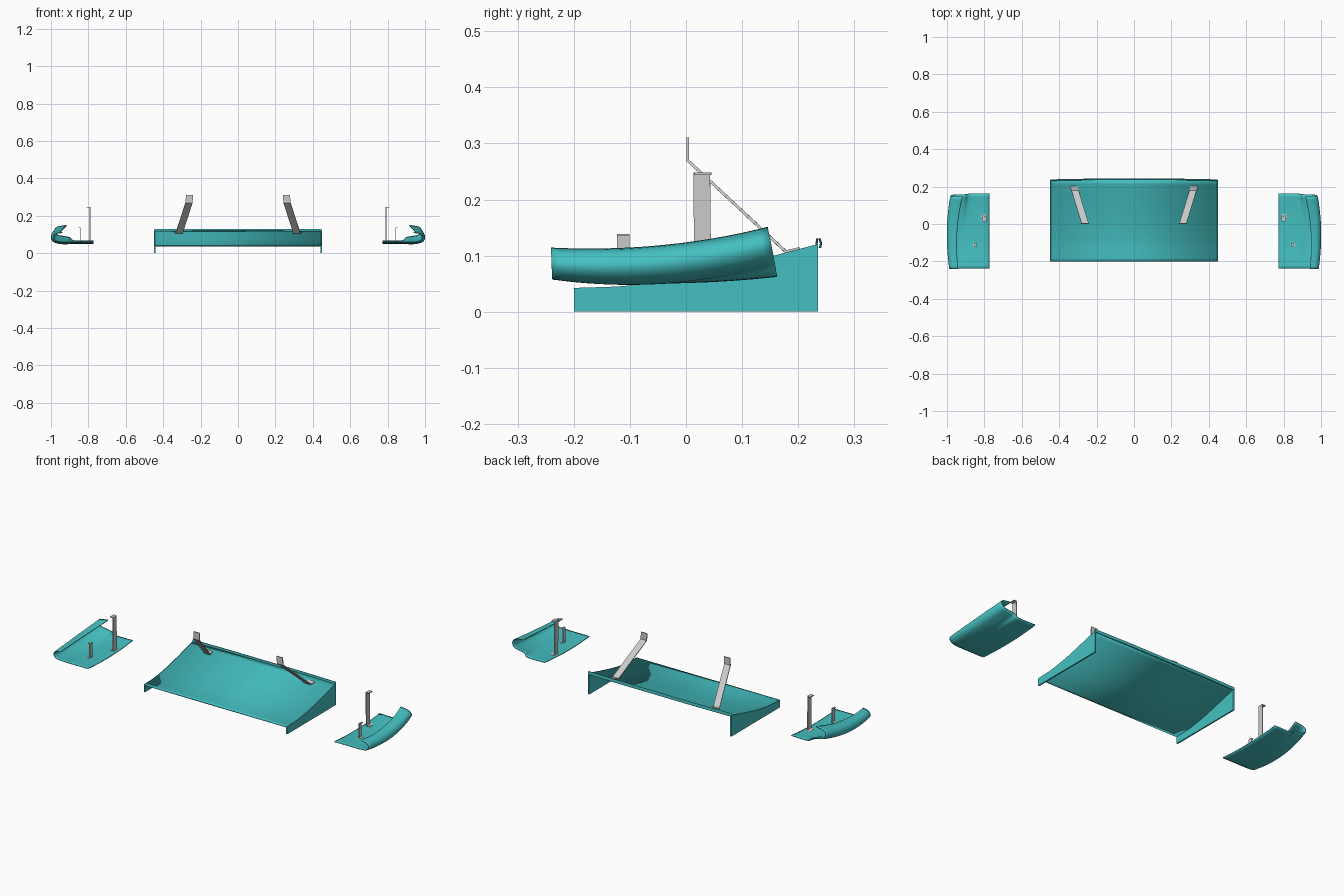
import bpy, bmesh, math
from mathutils import Vector

if "Cube" in bpy.data.objects:
    bpy.data.objects.remove(bpy.data.objects["Cube"])

teal = bpy.data.materials.new("teal")
teal.diffuse_color = (0.06, 0.53, 0.54, 1)
teal.use_nodes = True
teal.node_tree.nodes["Principled BSDF"].inputs["Base Color"].default_value = teal.diffuse_color


def spline(pts, n):
    """Catmull-Rom resampling of an open point list."""
    P = [Vector(p) for p in pts]
    P = [2 * P[0] - P[1]] + P + [2 * P[-1] - P[-2]]
    out = []
    for i in range(1, len(P) - 2):
        a, b, c, d = P[i - 1:i + 3]
        for k in range(n):
            t = k / n
            out.append(0.5 * (2 * b + (c - a) * t + (2 * a - 5 * b + 4 * c - d) * t ** 2
                              + (3 * b - a - 3 * c + d) * t ** 3))
    return out + [P[-2]]


def finish(name, bm, mat=None, thick=0, mirror=True, smooth=False):
    bmesh.ops.recalc_face_normals(bm, faces=bm.faces)
    me = bpy.data.meshes.new(name)
    bm.to_mesh(me)
    bm.free()
    ob = bpy.data.objects.new(name, me)
    bpy.context.collection.objects.link(ob)
    if mat:
        me.materials.append(mat)
    if thick:
        m = ob.modifiers.new("thickness", 'SOLIDIFY')
        m.thickness, m.offset = thick, 0
        m.use_even_offset = True
    if mirror:
        ob.modifiers.new("mirror", 'MIRROR').use_mirror_merge = False
    if smooth:
        bpy.context.view_layer.objects.active = ob
        ob.select_set(True)
        bpy.ops.object.shade_smooth_by_angle(angle=math.radians(35))
        ob.select_set(False)
    return ob


def sheet(name, rows, **kw):
    """Surface through equal-length rows of points."""
    bm = bmesh.new()
    V = [[bm.verts.new(p) for p in r] for r in rows]
    for r, s in zip(V, V[1:]):
        for i in range(len(r) - 1):
            bm.faces.new((r[i], r[i + 1], s[i + 1], s[i]))
    return finish(name, bm, **kw)


def strip(name, path, half, thick=0.005):
    """Bent flat bracket: a path widened both ways by the half vector."""
    h = Vector(half)
    return sheet(name, [[Vector(p) - h, Vector(p) + h] for p in path], thick=thick)


def bolt(name, x, y, z, r):
    bm = bmesh.new()
    bmesh.ops.create_cone(bm, cap_ends=True, segments=16, radius1=r, radius2=r, depth=0.005)
    bmesh.ops.translate(bm, verts=bm.verts, vec=(x, y, z))
    return finish(name, bm)


# Centre panel: upswept curve
curve = spline([(-0.2, 0.040), (-0.1, 0.0445), (0, 0.06), (0.1, 0.083), (0.235, 0.118)], 6)
sheet("diffuser_panel", [[(-0.445, p.x, p.y), (0.445, p.x, p.y)] for p in curve],
      mat=teal, thick=0.005, mirror=False, smooth=True)

# Side plates under the panel
bm = bmesh.new()
outline = [(p.x, p.y + 0.0025) for p in curve] + [(0.235, 0.001), (-0.2, 0.001)]
bm.faces.new([bm.verts.new((0.445, y, z)) for y, z in outline])
finish("side_plate", bm, mat=teal, thick=0.008)

# Rounded trailing lip, slightly bowed
rows = []
for i in range(17):
    x = -0.447 + 0.894 * i / 16
    bow = 0.004 * min(1, (1 - abs(x) / 0.447) / 0.45)
    prof = [(0.230, 0.115), (0.237, 0.114), (0.2385, 0.122), (0.236, 0.131), (0.232, 0.131),
            (0.231, 0.124), (0.230, 0.115)]
    rows.append([(x, y + bow, z) for y, z in prof])
lip = sheet("trailing_lip", rows, mat=teal, mirror=False, smooth=True)

# Panel support stays
strip("panel_stay", [(0.322, 0.203, 0.113), (0.315, 0.178, 0.107), (0.262, 0.003, 0.27),
                     (0.259, 0.003, 0.311)], (0.019, 0, 0))

# Side floor with curled outer edge: three sections blended front to back
front = [(.772, .06), (.87, .06), (.90, .06), (.94, .061), (.972, .067), (.985, .085),
         (.972, .105), (.94, .112)]
mid = [(.772, .053), (.88, .053), (.915, .053), (.95, .055), (.985, .066), (.998, .088),
       (.983, .111), (.945, .117)]
rear = [(.772, .066), (.875, .066), (.90, .084), (.93, .09), (.965, .098), (.979, .121),
        (.965, .140), (.916, .149)]
front, mid, rear = (spline(s, 5) for s in (front, mid, rear))
y0, y1, y2 = -0.238, -0.03, 0.163
rows = []
for i in range(25):
    y = y0 + (y2 - y0) * i / 24
    a = (y - y1) * (y - y2) / ((y0 - y1) * (y0 - y2))
    b = (y - y0) * (y - y2) / ((y1 - y0) * (y1 - y2))
    c = (y - y0) * (y - y1) / ((y2 - y0) * (y2 - y1))
    row = []
    for f, m, r in zip(front, mid, rear):
        p = f * a + m * b + r * c
        lean = (0.05 + 0.14 * i / 24) * (p.y - 0.06)
        row.append((p.x, y - lean, p.y))
    rows.append(row)
sheet("side_floor", rows, mat=teal, thick=0.005, smooth=True)

# Side floor stays with flanges and bolts
strip("tall_stay", [(.812, .03, .056), (.792, .03, .056), (.792, .028, .246), (.810, .03, .246)],
      (0, 0.015, 0))
strip("short_stay", [(.858, -.112, .055), (.843, -.112, .055), (.843, -.112, .137),
                     (.853, -.112, .137)], (0, 0.011, 0), 0.004)
bolt("tall_stay_foot", .802, .04, .057, 0.015)
bolt("short_stay_foot", .850, -.112, .056, 0.011)
